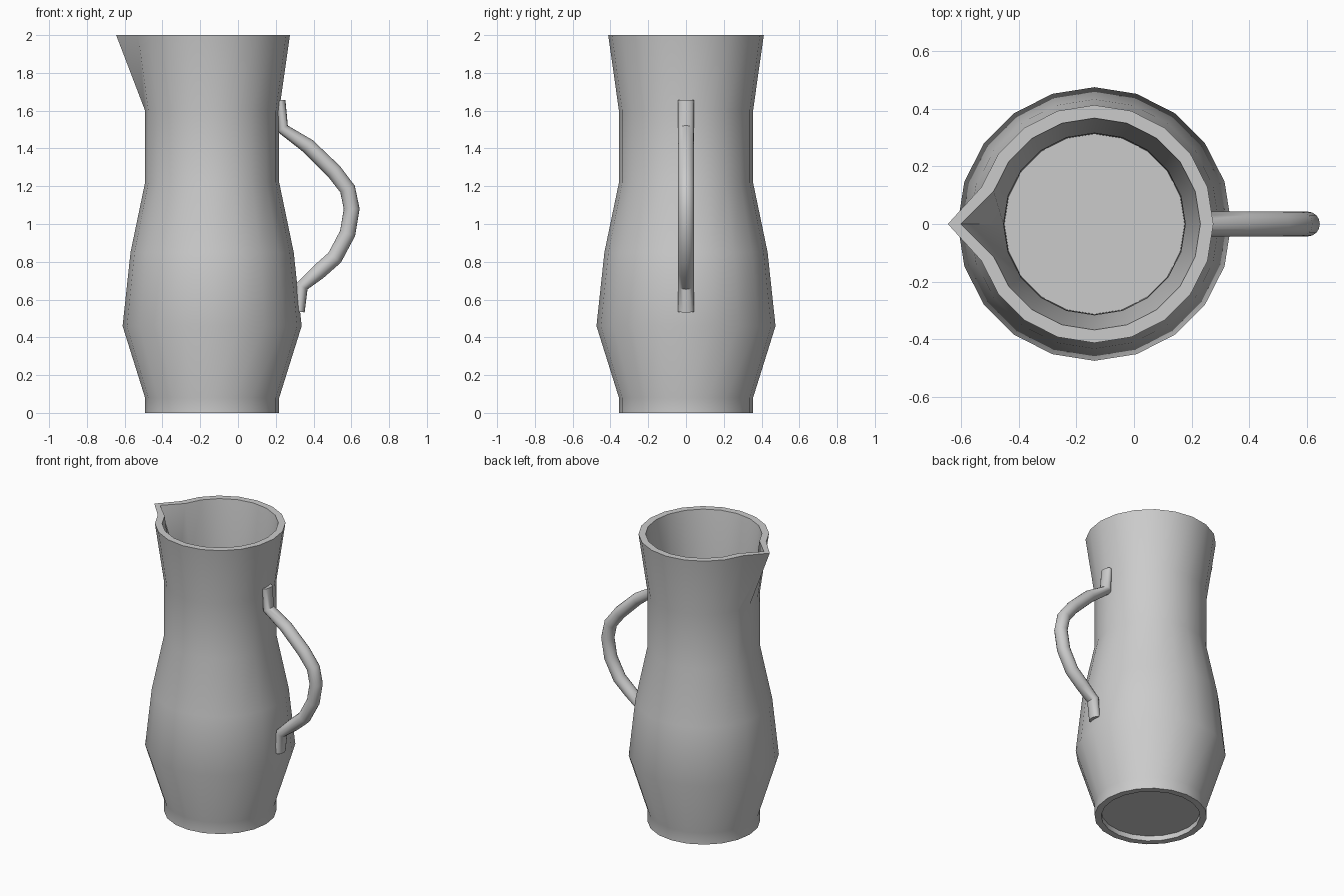
import bpy, bmesh, math
from mathutils import Vector

if "Cube" in bpy.data.objects:
    bpy.data.objects.remove(bpy.data.objects["Cube"])

SIDES = 20
CX = -0.137


def finish(name, bm, angle):
    bmesh.ops.recalc_face_normals(bm, faces=bm.faces)
    me = bpy.data.meshes.new(name)
    bm.to_mesh(me)
    bm.free()
    ob = bpy.data.objects.new(name, me)
    bpy.context.collection.objects.link(ob)
    bpy.ops.object.select_all(action='DESELECT')
    ob.select_set(True)
    bpy.context.view_layer.objects.active = ob
    bpy.ops.object.shade_smooth_by_angle(angle=math.radians(angle))
    return ob


def skin(bm, rings):
    """Bridge successive closed rings and cap both ends."""
    for a, b in zip(rings, rings[1:]):
        n = len(a)
        for i in range(n):
            j = (i + 1) % n
            bm.faces.new((a[i], a[j], b[j], b[i]))
    bm.faces.new(rings[0])
    bm.faces.new(rings[-1])


# Jug body: recessed underside, outer wall, rim, inner wall, floor (radius, z)
profile = [(.312, .035), (.312, 0), (.355, 0), (.355, .08), (.474, .46),
           (.432, .85), (.355, 1.22), (.355, 1.6), (.412, 2),
           (.367, 2), (.315, 1.6), (.313, 1.22), (.390, .85),
           (.430, .46), (.313, .08), (.312, .05)]
spout = {8: .508, 9: .463}   # rim rings pulled out to a pouring lip
bm = bmesh.new()
rings = []
for k, (r, z) in enumerate(profile):
    ring = []
    for i in range(SIDES):
        a = 2 * math.pi * i / SIDES
        rad = spout[k] if k in spout and i == SIDES // 2 else r
        ring.append(bm.verts.new((CX + rad * math.cos(a), rad * math.sin(a), z)))
    rings.append(ring)
skin(bm, rings)
finish("jug_body", bm, 35)

# Handle: round bar swept along a path, thinner where its ends lie on the wall
path = [(.226, 1.655, .025), (.236, 1.505, .032), (.37, 1.413, .04),
        (.507, 1.28, .042), (.58, 1.185, .042), (.602, 1.08, .042),
        (.58, .95, .042), (.512, .822, .042), (.425, .745, .041),
        (.338, .67, .034), (.325, .535, .028)]
pts = [Vector((x, 0, z)) for x, z, _ in path]
bm = bmesh.new()
rings = []
for k, p in enumerate(pts):
    d_in = (p - pts[max(k - 1, 0)]).normalized()
    d_out = (pts[min(k + 1, len(pts) - 1)] - p).normalized()
    t = (d_in + d_out).normalized()
    side = Vector((-t.z, 0, t.x))
    ring = []
    for i in range(16):
        a = 2 * math.pi * i / 16
        q = p + side * (path[k][2] * math.cos(a))
        q.y = .043 * math.sin(a)
        ring.append(bm.verts.new(q))
    rings.append(ring)
skin(bm, rings)
finish("handle", bm, 40)
